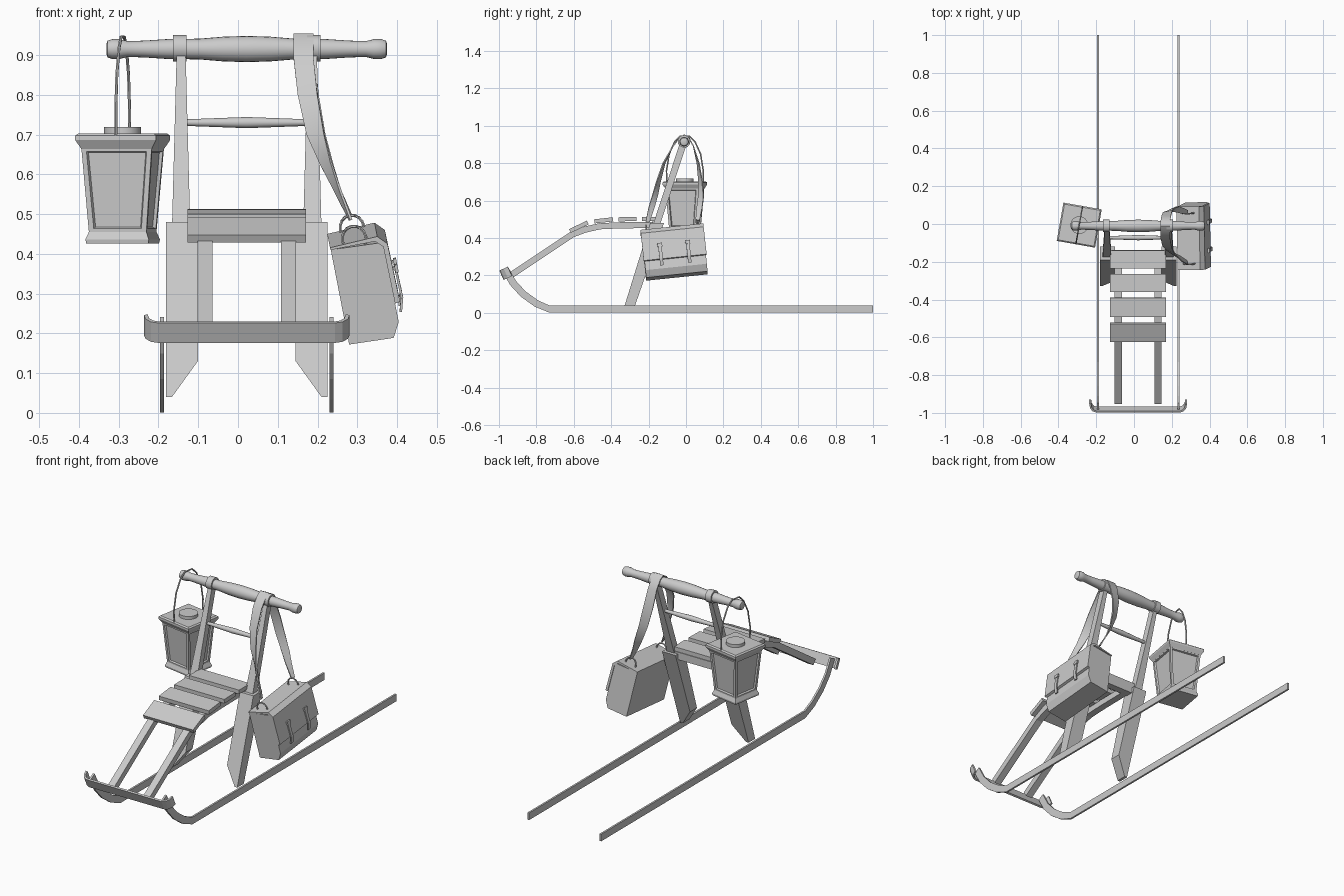
import bpy, bmesh, math
from mathutils import Vector, Matrix

if "Cube" in bpy.data.objects:
    bpy.data.objects.remove(bpy.data.objects["Cube"])

grey = bpy.data.materials.new("plain_grey")
grey.use_nodes = True
COL = (0.6, 0.6, 0.6, 1)
grey.diffuse_color = COL
grey.node_tree.nodes["Principled BSDF"].inputs["Base Color"].default_value = COL

CX = 0.022          # middle of the sled
X = Vector((1, 0, 0))
Y = Vector((0, 1, 0))


def finish(name, bm, smooth=False, matrix=None):
    bmesh.ops.recalc_face_normals(bm, faces=bm.faces)
    mesh = bpy.data.meshes.new(name)
    bm.to_mesh(mesh)
    bm.free()
    mesh.materials.append(grey)
    ob = bpy.data.objects.new(name, mesh)
    bpy.context.collection.objects.link(ob)
    if matrix:
        ob.matrix_world = matrix
    if smooth:
        bpy.ops.object.select_all(action='DESELECT')
        ob.select_set(True)
        bpy.context.view_layer.objects.active = ob
        bpy.ops.object.shade_smooth_by_angle(angle=math.radians(40))
    return ob


def loft_mesh(rings, closed=False):
    """Skin a list of point rings, capping the ends unless closed."""
    bm = bmesh.new()
    vs = [[bm.verts.new(p) for p in r] for r in rings]
    n = len(vs[0])
    pairs = list(zip(vs, vs[1:])) + ([(vs[-1], vs[0])] if closed else [])
    for a, b in pairs:
        for i in range(n):
            j = (i + 1) % n
            bm.faces.new((a[i], a[j], b[j], b[i]))
    if not closed:
        bm.faces.new(vs[0])
        bm.faces.new(vs[-1])
    return bm


def loft(name, rings, smooth=False, matrix=None, closed=False):
    return finish(name, loft_mesh(rings, closed), smooth, matrix)


def ribbon(name, pts, width, side, thick, matrix=None, smooth=False):
    """Rectangular band along a path; width and side may vary per point."""
    pts = [Vector(p) for p in pts]
    n = len(pts)
    widths = width if isinstance(width, list) else [width] * n
    sides = side if isinstance(side, list) else [side] * n
    rings = []
    for i, p in enumerate(pts):
        t = pts[min(i + 1, n - 1)] - pts[max(i - 1, 0)]
        nor = sides[i].cross(t).normalized() * thick / 2
        w = sides[i] * widths[i] / 2
        rings.append([p - w - nor, p + w - nor, p + w + nor, p - w + nor])
    return loft(name, rings, smooth, matrix)


def prism(name, profile, half, matrix=None):
    return loft(name, [[(x, s * half, z) for x, z in profile] for s in (-1, 1)], matrix=matrix)


def turned(name, stations, y, z, sides=20):
    """Round bar along x from (x, radius) stations."""
    ang = [math.tau * i / sides for i in range(sides)]
    return loft(name, [[(x, y + r * math.cos(a), z + r * math.sin(a)) for a in ang]
                       for x, r in stations], True)


def wire(name, pts, r, matrix=None, closed=False):
    pts = [Vector(p) for p in pts]
    n = len(pts)
    rings = []
    for i, p in enumerate(pts):
        a, b = (pts[i - 1], pts[(i + 1) % n]) if closed else (pts[max(i - 1, 0)], pts[min(i + 1, n - 1)])
        t = (b - a).normalized()
        u = t.cross(X if abs(t.x) < 0.8 else Y).normalized()
        v = t.cross(u)
        rings.append([p + r * (u * math.cos(k * math.tau / 6) + v * math.sin(k * math.tau / 6))
                      for k in range(6)])
    return loft(name, rings, True, matrix, closed)


def lean(z):
    return -0.30 + 0.33 * (z - 0.04)


# Mirrored parts: runners, rails, legs, posts and handle clamps
runner = [(1, .02), (-.73, .02), (-.80, .05), (-.87, .10), (-.925, .16), (-.965, .232)]
rail = [(-.945, .195), (-.61, .418), (-.54, .445), (-.46, .463), (-.35, .468), (-.17, .47)]
leg = [(.203, .48), (.123, .48), (.123, .13), (.188, .04), (.203, .04)]
for s, word in ((-1, "right"), (1, "left")):
    ribbon(word + "_runner", [(CX + s * .2135, y, z) for y, z in runner], .01, X, .038)
    ribbon(word + "_seat_rail", [(CX + s * .105, y, z) for y, z in rail], .038, X, .033)
    loft(word + "_leg", [[(CX + s * x, lean(z) + e * (.027 + .02 * z), z) for x, z in leg]
                         for e in (-1, 1)])
    ribbon(word + "_post", [(CX + s * .165, lean(.46), .46), (CX + s * .165, lean(.91), .91)],
           [.046, .022], X, .036)
    x = CX + s * .168
    turned(word + "_clamp", [(x - .017, .033), (x + .017, .033)], -.01, .917)

# Front bumper with ends curling back
up = Vector((0, -.42, .907))
back = Vector((0, .907, .42))
curl = [(-.254, .045), (-.25, .022), (-.238, .006), (-.222, 0)]
curl += [(-x, n) for x, n in reversed(curl)]
ribbon("bumper", [Vector((CX + x, -.982, .203)) + back * n for x, n in curl], .055, up, .01)

# Seat slats
slats = [(-.14, .502, -.235, .502), (-.265, .502, -.36, .5),
         (-.39, .5, -.49, .489), (-.525, .483, -.62, .438)]
for i, (y0, z0, y1, z1) in enumerate(slats):
    ribbon(f"seat_slat_{i + 1}", [(CX, y0, z0), (CX, y1, z1)], .297, X, .022)
ribbon("seat_back_beam", [(CX, lean(.47) - .02, .47), (CX, lean(.47) + .02, .47)], .28, X, .04)

# Handlebar and cross rung
grip = [(.353, .012), (.35, .021), (.338, .025), (.32, .025), (.3, .02), (.26, .021),
        (.2, .025), (.12, .026), (.06, .031)]
bar = [(CX - x, r) for x, r in grip] + [(CX, .033)] + [(CX + x, r) for x, r in reversed(grip)]
turned("handlebar", bar, -.01, .915)
turned("rung", [(CX - .16, .008), (CX - .08, .011), (CX, .014), (CX + .08, .011),
                (CX + .16, .008)], lean(.73), .73, 12)

# Lantern
lamp = Matrix.Translation((-.29, -.006, 0)) @ Matrix.Rotation(math.radians(-10), 4, 'Z')


def square(h, z):
    return [(-h, -h, z), (h, -h, z), (h, h, z), (-h, h, z)]


loft("lantern_base", [square(.079, .426), square(.081, .436), square(.073, .456)], matrix=lamp)
bm = loft_mesh([square(.073, .45), square(.09, .67)])
walls = [f for f in bm.faces if abs(f.calc_center_median().z - .56) < .05]
bmesh.ops.recalc_face_normals(bm, faces=bm.faces)
bmesh.ops.inset_individual(bm, faces=walls, thickness=.018, depth=0)
bmesh.ops.inset_individual(bm, faces=walls, thickness=.005, depth=-.008)
finish("lantern_body", bm, matrix=lamp)
loft("lantern_lid", [square(.09, .664), square(.103, .686), square(.103, .697),
                     square(.096, .703)], matrix=lamp)
loft("lantern_cap", [[(.047 * math.cos(k * math.tau / 20), .047 * math.sin(k * math.tau / 20), z)
                      for k in range(20)] for z in (.7, .719)], True, lamp)
arch = [(.098, .685), (.1, .76), (.085, .85), (.055, .915), (.025, .945)]
wire("lantern_bail", [(0, -y, z) for y, z in arch] + [(0, y, z) for y, z in reversed(arch)],
     .004, lamp)

# Satchel, hanging tilted
bag = (Matrix.Translation((.315, -.062, .32)) @ Matrix.Rotation(math.radians(-11), 4, 'Y')
       @ Matrix.Rotation(math.radians(6), 4, 'X'))
prism("satchel_body", [(-.063, -.122), (.05, -.127), (.07, -.09), (.07, .115), (-.063, .122)],
      .165, bag)
prism("satchel_flap", [(-.064, .122), (-.064, .128), (.058, .133), (.08, .11), (.083, -.04),
                       (.07, -.042), (.068, .105), (.05, .122)], .169, bag)
for s, word in ((-1, "front"), (1, "rear")):
    y = s * .075
    ribbon(word + "_satchel_strap", [(.083, y, .04), (.088, y, .03), (.09, y, -.04),
                                     (.08, y, -.075)], .018, Y, .006, bag)
    ribbon(word + "_satchel_buckle", [(.09, y, .045), (.09, y, .025)], .026, Y, .008, bag)
    wire(word + "_satchel_ring", [(.03 * math.cos(k * math.tau / 16), s * .135,
                                   .134 + .033 * math.sin(k * math.tau / 16))
                                  for k in range(16)], .004, bag, True)

# Shoulder strap draped over the handlebar, twisting toward the satchel
strap = [(.283, -.205, .485, .022, 80), (.25, -.185, .56, .034, 65), (.22, -.165, .63, .04, 45),
         (.195, -.148, .70, .048, 25), (.175, -.118, .80, .05, 12), (.165, -.07, .89, .05, 0),
         (.165, -.035, .935, .05, 0), (.165, -.01, .951, .05, 0), (.166, .015, .938, .05, 0),
         (.17, .04, .89, .05, 0), (.178, .065, .80, .05, -12), (.198, .078, .70, .046, -25),
         (.225, .08, .62, .04, -45), (.25, .072, .56, .032, -65), (.283, .062, .495, .022, -80)]
ribbon("shoulder_strap", [p[:3] for p in strap], [p[3] for p in strap],
       [Vector((math.cos(math.radians(p[4])), -math.sin(math.radians(p[4])), 0)) for p in strap],
       .006, smooth=True)
